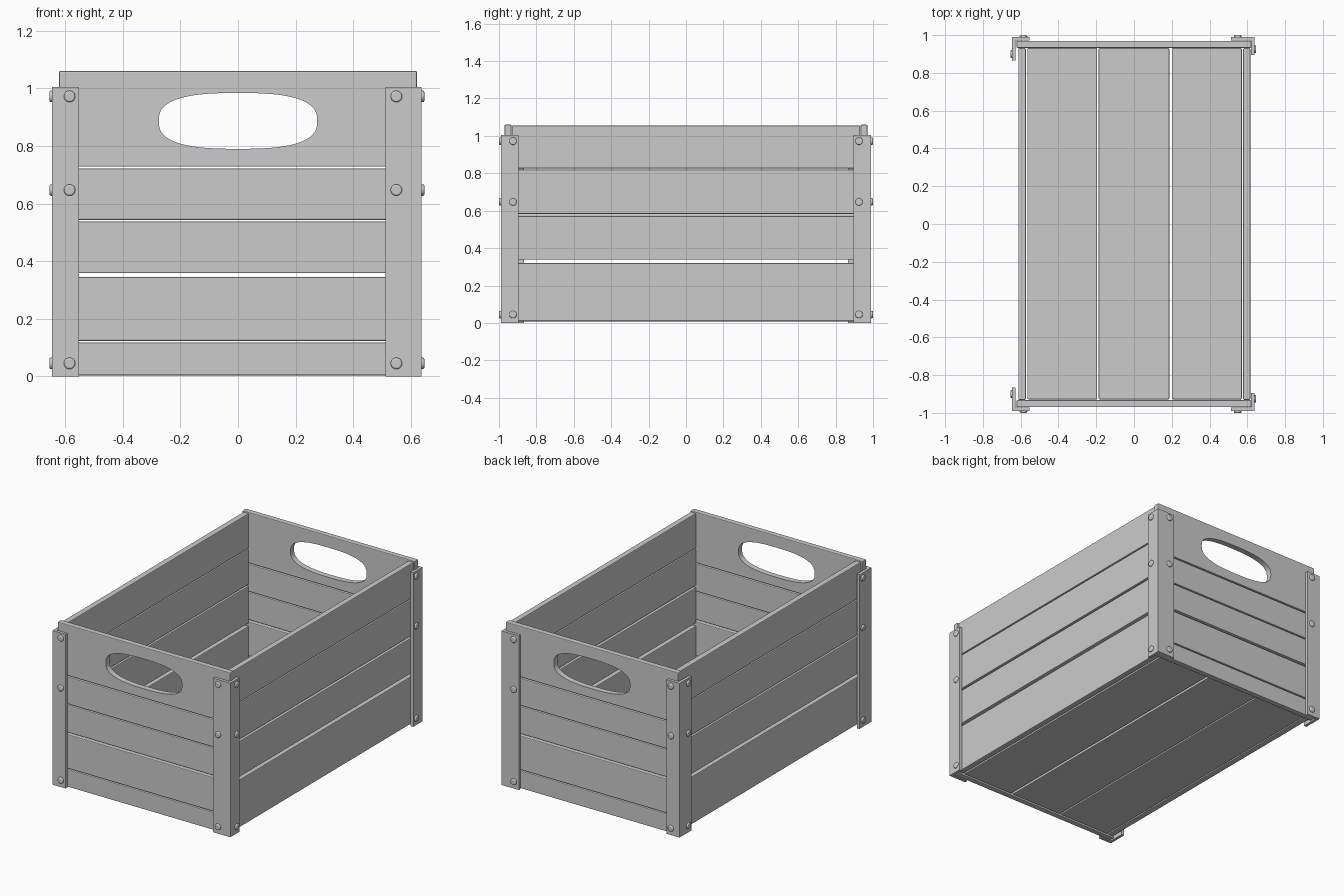
import bpy, bmesh, math
from mathutils import Matrix, Vector

if "Cube" in bpy.data.objects:
    bpy.data.objects.remove(bpy.data.objects["Cube"])


def make_object(name, bm):
    bmesh.ops.recalc_face_normals(bm, faces=bm.faces)
    me = bpy.data.meshes.new(name)
    bm.to_mesh(me)
    bm.free()
    ob = bpy.data.objects.new(name, me)
    bpy.context.collection.objects.link(ob)
    return ob


def board(name, x, y, z, bevel=0.005):
    """Softly bevelled plank given by its x, y and z ranges."""
    bm = bmesh.new()
    bmesh.ops.create_cube(bm, size=1)
    for v in bm.verts:
        v.co = Vector([(r[0] + r[1]) / 2 + c * (r[1] - r[0]) for c, r in zip(v.co, (x, y, z))])
    bmesh.ops.bevel(bm, geom=bm.edges[:], offset=bevel, segments=2, profile=0.5, affect='EDGES')
    return make_object(name, bm)


def prism(name, points, depth):
    """Extrude a flat outline along z."""
    bm = bmesh.new()
    f = bm.faces.new([bm.verts.new((px, py, 0)) for px, py in points])
    ext = bmesh.ops.extrude_face_region(bm, geom=[f])
    bmesh.ops.translate(bm, vec=(0, 0, depth),
                        verts=[g for g in ext['geom'] if isinstance(g, bmesh.types.BMVert)])
    return make_object(name, bm)


def rivet(name, loc, direction, height):
    """Low domed rivet head pointing along direction."""
    bm = bmesh.new()
    bmesh.ops.create_cone(bm, cap_ends=True, segments=20, radius1=0.02, radius2=0.02, depth=height)
    top = [e for e in bm.edges if all(v.co.z > 0 for v in e.verts)]
    bmesh.ops.bevel(bm, geom=top, offset=height * 0.6, segments=3, profile=0.5, affect='EDGES')
    bmesh.ops.translate(bm, verts=bm.verts, vec=(0, 0, height / 2))
    rot = Vector((0, 0, 1)).rotation_difference(Vector(direction)).to_matrix().to_4x4()
    bmesh.ops.transform(bm, matrix=Matrix.Translation(loc) @ rot, verts=bm.verts)
    for f in bm.faces:
        f.smooth = len(f.verts) == 4
    return make_object(name, bm)


# Handle cutter: a superellipse pushed through both ends
outline = []
for i in range(64):
    a = 2 * math.pi * i / 64
    c, s = math.cos(a), math.sin(a)
    outline.append((0.275 * math.copysign(abs(c) ** (2 / 2.7), c),
                    0.097 * math.copysign(abs(s) ** (2 / 2.7), s)))
cutter = prism("handle_cutter", outline, 3)
cutter.data.transform(Matrix.Translation((0, 1.5, 0.887)) @ Matrix.Rotation(math.pi / 2, 4, 'X'))
cutter.hide_render = True

# End walls, the top board with a handle hole
end_rows = [(0.003, 0.117), (0.123, 0.345), (0.358, 0.537), (0.543, 0.721), (0.728, 1.06)]
for side, s in (("front", -1), ("back", 1)):
    yr = sorted((s * 0.933, s * 0.97))
    for i, zr in enumerate(end_rows):
        ob = board(f"{side}_board_{i + 1}", (-0.622, 0.622), yr, zr)
    mod = ob.modifiers.new("handle", 'BOOLEAN')
    mod.operation, mod.solver, mod.object = 'DIFFERENCE', 'EXACT', cutter
    bpy.context.view_layer.objects.active = ob
    bpy.ops.object.modifier_apply(modifier=mod.name)
bpy.data.objects.remove(cutter)

# Long side walls
rows_right = [(0.01, 0.32), (0.338, 0.571), (0.583, 0.82), (0.826, 1.055)]
rows_left = [(0.01, 0.32), (0.338, 0.583), (0.592, 0.82), (0.826, 1.055)]
for side, rows, xr in (("right", rows_right, (0.578, 0.616)), ("left", rows_left, (-0.612, -0.573))):
    for i, zr in enumerate(rows):
        board(f"{side}_board_{i + 1}", xr, (-0.931, 0.931), zr)

# Floor
for i, xr in enumerate([(-0.564, -0.195), (-0.187, 0.187), (0.201, 0.571)]):
    board(f"floor_board_{i + 1}", xr, (-0.928, 0.931), (0.008, 0.045))

# Corner angles: the long arm lies on the ends at right, on the sides at left
T, OUT_Y = 0.019, 0.99
for xname, sx, ox, arm_x, arm_y, rx, ry in (
        ("right", 1, 0.638, 0.125, 0.095, 0.55, 0.925),
        ("left", -1, 0.646, 0.094, 0.125, 0.585, 0.9)):
    for yname, sy in (("front", -1), ("back", 1)):
        pts = [(ox, OUT_Y), (ox - arm_x, OUT_Y), (ox - arm_x, OUT_Y - T),
               (ox - T, OUT_Y - T), (ox - T, OUT_Y - arm_y), (ox, OUT_Y - arm_y)]
        label = f"{yname}_{xname}"
        prism(f"{label}_corner", [(sx * a, sy * b) for a, b in pts], 1.005)
        for k, z in enumerate((0.045, 0.647, 0.972)):
            rivet(f"{label}_end_rivet_{k + 1}", (sx * rx, sy * OUT_Y, z), (0, sy, 0), 0.01)
            rivet(f"{label}_side_rivet_{k + 1}", (sx * ox, sy * ry, z), (sx, 0, 0), 0.009)
